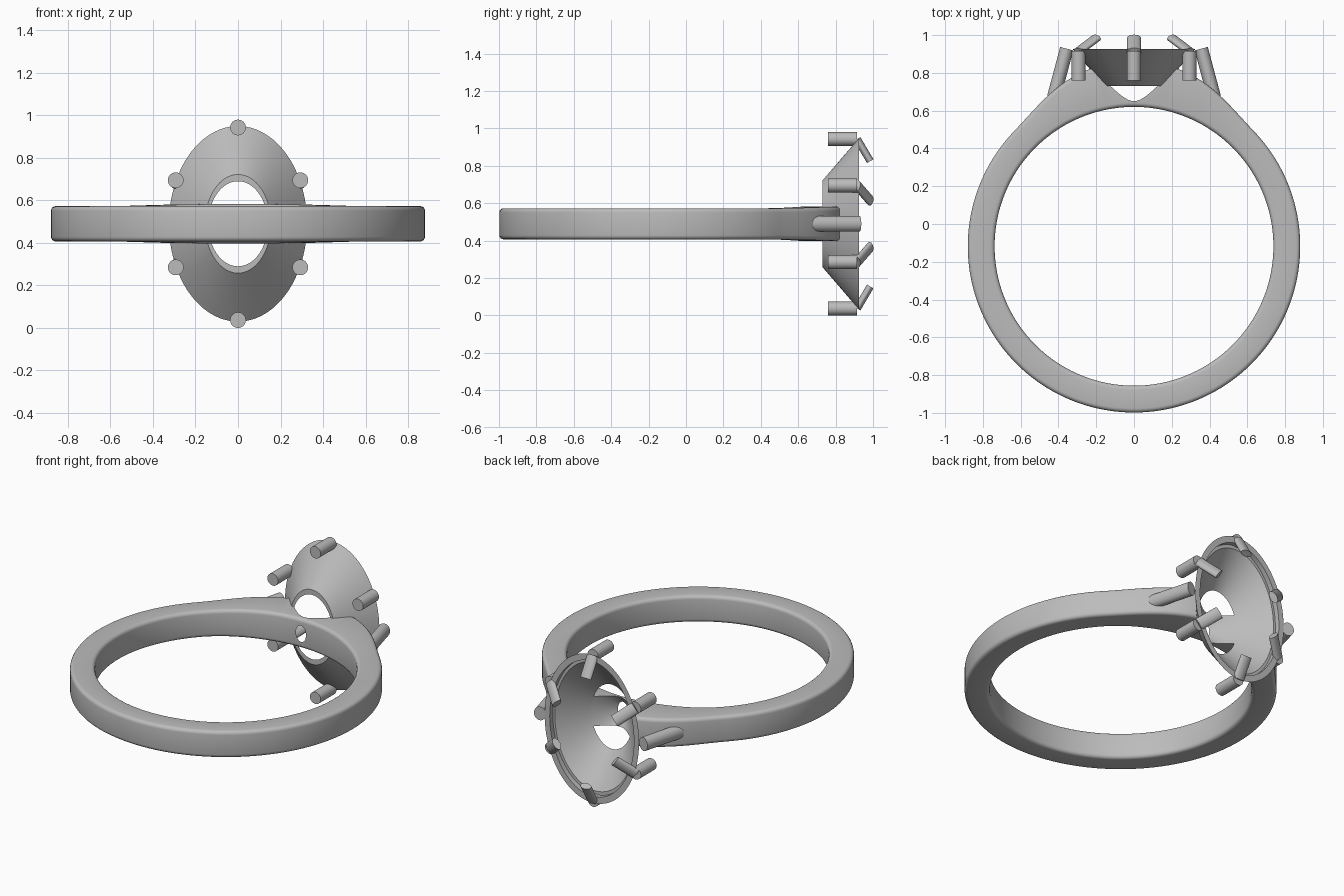
import bpy, bmesh, math
from mathutils import Vector, Matrix

if "Cube" in bpy.data.objects:
    bpy.data.objects.remove(bpy.data.objects["Cube"])

ZC = 0.49       # height of the ring's mid plane
YC = -0.118     # centre of the finger hole

metal = bpy.data.materials.new("grey metal")
metal.use_nodes = True
metal.diffuse_color = (0.5, 0.5, 0.5, 1)
metal.node_tree.nodes["Principled BSDF"].inputs["Base Color"].default_value = (0.5, 0.5, 0.5, 1)


def finish(name, bm):
    bmesh.ops.recalc_face_normals(bm, faces=bm.faces)
    mesh = bpy.data.meshes.new(name)
    bm.to_mesh(mesh)
    bm.free()
    mesh.materials.append(metal)
    obj = bpy.data.objects.new(name, mesh)
    bpy.context.collection.objects.link(obj)
    return obj


def activate(obj):
    bpy.ops.object.select_all(action="DESELECT")
    obj.select_set(True)
    bpy.context.view_layer.objects.active = obj


def smooth(obj):
    activate(obj)
    bpy.ops.object.shade_smooth_by_angle(angle=math.radians(35))


def loft(bm, rings, closed):
    """Bridge equal rings of points; closed joins the last ring to the first."""
    rows = [[bm.verts.new(p) for p in ring] for ring in rings]
    pairs = list(zip(rows, rows[1:])) + ([(rows[-1], rows[0])] if closed else [])
    for a, b in pairs:
        for i in range(len(a)):
            j = (i + 1) % len(a)
            bm.faces.new((a[i], a[j], b[j], b[i]))
    return rows


def oval(y, rx, rz, n=96):
    angles = [math.tau * i / n for i in range(n)]
    return [(rx * math.cos(t), y, ZC + rz * math.sin(t)) for t in angles]


def rod(name, start, end, across, thick, side):
    """Oval rod from start to end; side is the direction of its width."""
    start, end = Vector(start), Vector(end)
    axis = (end - start).normalized()
    side = Vector(side)
    side = (side - axis * side.dot(axis)).normalized()
    frame = Matrix((side, axis.cross(side), axis)).transposed().to_4x4()
    size = Matrix.Diagonal((across, thick, (end - start).length, 1))
    bm = bmesh.new()
    bmesh.ops.create_cone(bm, cap_ends=True, segments=32, radius1=1, radius2=1, depth=1,
                          matrix=Matrix.Translation((start + end) / 2) @ frame @ size)
    smooth(finish(name, bm))


# Band: rectangular section swept round, swelling towards the head
sections = []
for i in range(160):
    a = math.tau * i / 160
    off = math.degrees(min(a, math.tau - a))
    t = min(max((46 - off) / 36, 0), 1)
    t = t * t * (3 - 2 * t)
    outer, half = 0.88 + 0.09 * t, 0.083 + 0.009 * t
    sections.append([(r * math.sin(a), YC + r * math.cos(a), ZC + h)
                     for r, h in ((0.738, -half), (outer, -half), (outer, half), (0.738, half))])
bm = bmesh.new()
loft(bm, sections, True)
band = finish("band", bm)
bevel = band.modifiers.new("soft edges", "BEVEL")
bevel.width = 0.022
bevel.segments = 4
bevel.angle_limit = math.radians(40)

# Conical seat cut through the band, under the cup
bm = bmesh.new()
rows = loft(bm, [oval(0.585, 0.002, 0.003), oval(0.73, 0.14, 0.2), oval(1.0, 0.4, 0.56)], False)
bm.faces.new(rows[0])
bm.faces.new(rows[-1])
cutter = finish("seat_cutter", bm)
cutter.hide_render = True
cut = band.modifiers.new("seat", "BOOLEAN")
cut.operation = "DIFFERENCE"
cut.solver = "EXACT"
cut.object = cutter
activate(band)
for mod in list(band.modifiers):
    bpy.ops.object.modifier_apply(modifier=mod.name)
bpy.data.objects.remove(cutter)
smooth(band)

# Cup: open oval funnel with a stepped rim
profile = [(0.73, 0.155, 0.232), (0.926, 0.325, 0.46), (0.926, 0.29, 0.42),
           (0.895, 0.29, 0.42), (0.895, 0.276, 0.398), (0.73, 0.14, 0.2)]
bm = bmesh.new()
loft(bm, [oval(*p) for p in profile], True)
smooth(finish("cup", bm))

# Prongs with flattened claws leaning inwards
spots = [("top", 0, 0.453, 0, 0.335), ("bottom", 0, -0.453, 0, -0.335)]
for sx, across in ((1, "left"), (-1, "right")):
    for sz, level in ((1, "upper"), (-1, "lower")):
        spots.append((level + "_" + across, sx * 0.293, sz * 0.205, sx * 0.2, sz * 0.125))
for name, x, z, tx, tz in spots:
    rod("prong_" + name, (x, 0.76, ZC + z), (x, 0.915, ZC + z), 0.037, 0.037, (1, 0, 0))
    lean = Vector((tx - x, 0, tz - z))
    rod("claw_" + name, (x, 0.915, ZC + z), (tx, 0.985, ZC + tz), 0.036, 0.02,
        (lean.z, 0, -lean.x))

# Tilted side posts rising from the shoulders
for sx, name in ((1, "left"), (-1, "right")):
    rod("side_post_" + name, (sx * 0.425, 0.67, ZC), (sx * 0.356, 0.928, ZC), 0.042, 0.036, (0, 0, 1))
